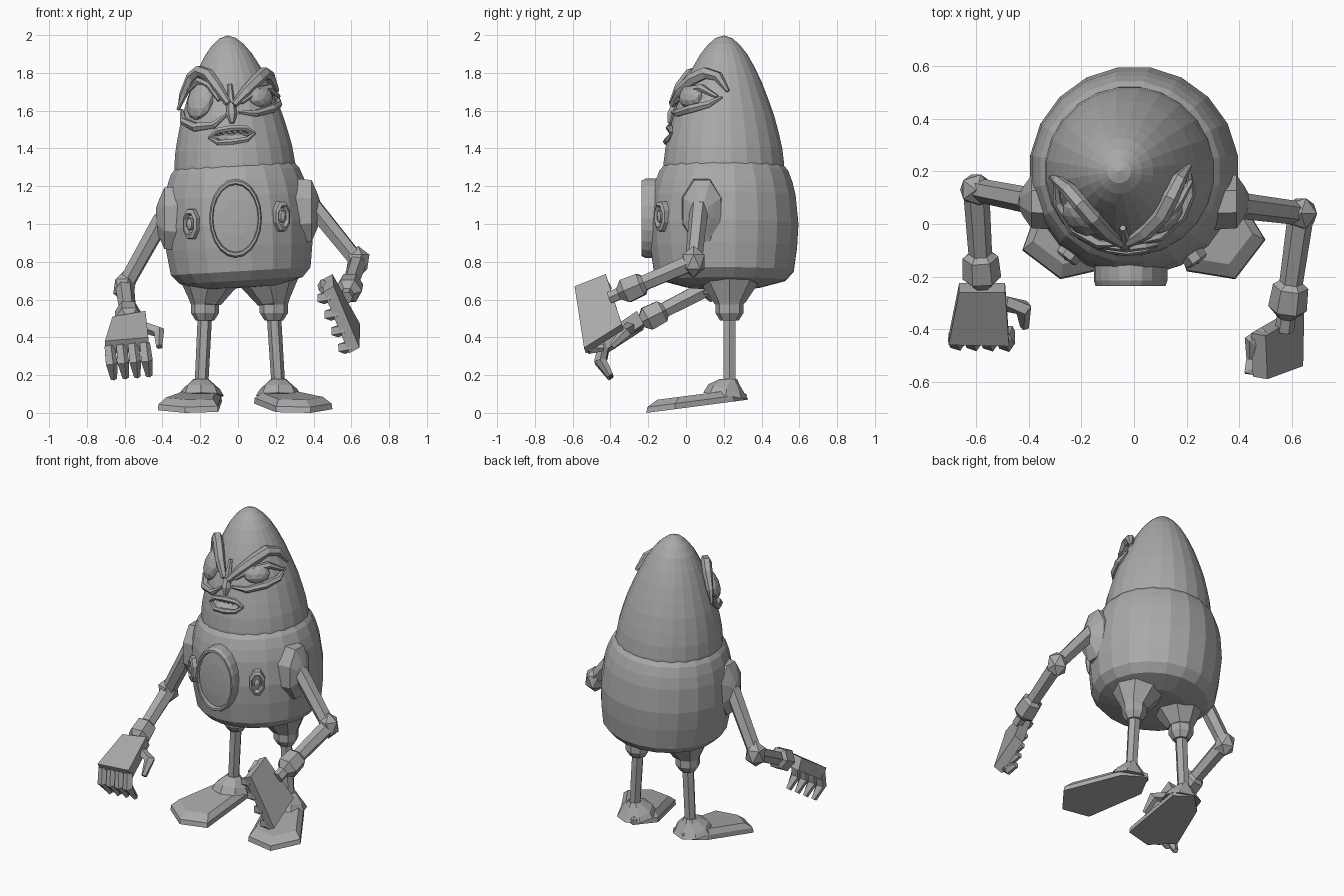
import bpy, bmesh
from math import sin, cos, pi, radians
from mathutils import Vector, Matrix

if "Cube" in bpy.data.objects:
    bpy.data.objects.remove(bpy.data.objects["Cube"])

GREY = (0.4, 0.4, 0.4, 1)
mat = bpy.data.materials.new("plain grey")
mat.use_nodes = True
mat.diffuse_color = GREY
mat.node_tree.nodes["Principled BSDF"].inputs["Base Color"].default_value = GREY


def finish(name, bm):
    bmesh.ops.remove_doubles(bm, verts=bm.verts, dist=1e-5)
    bmesh.ops.recalc_face_normals(bm, faces=bm.faces)
    me = bpy.data.meshes.new(name)
    bm.to_mesh(me)
    bm.free()
    me.materials.append(mat)
    ob = bpy.data.objects.new(name, me)
    bpy.context.collection.objects.link(ob)
    return ob


def loft(name, rings):
    """Skin a list of equal rings and cap the open ends."""
    bm = bmesh.new()
    vs = [[bm.verts.new(p) for p in ring] for ring in rings]
    n = len(vs[0])
    for a, b in zip(vs, vs[1:]):
        for i in range(n):
            j = (i + 1) % n
            bm.faces.new((a[i], a[j], b[j], b[i]))
    for ring in (vs[0], vs[-1]):
        if (ring[0].co - ring[n // 2].co).length > 1e-4:
            bm.faces.new(ring)
    return finish(name, bm)


def lathe(name, profile, n, m, phase=0.0):
    return loft(name, [[m @ Vector((r * cos(2 * pi * (i + phase) / n),
                                    r * sin(2 * pi * (i + phase) / n), z))
                        for i in range(n)] for r, z in profile])


def tube(name, pts, radii, n=6):
    """Tapered tube through points."""
    pts = [Vector(p) for p in pts]
    rings = []
    for k, p in enumerate(pts):
        d = (pts[min(k + 1, len(pts) - 1)] - pts[max(k - 1, 0)]).normalized()
        ref = Vector((0, 0, 1)) if abs(d.z) < 0.9 else Vector((0, 1, 0))
        u = d.cross(ref).normalized()
        v = d.cross(u)
        rings.append([p + radii[k] * (u * cos(2 * pi * i / n) + v * sin(2 * pi * i / n))
                      for i in range(n)])
    return loft(name, rings)


def ball(name, m, subdiv=1):
    bm = bmesh.new()
    bmesh.ops.create_icosphere(bm, subdivisions=subdiv, radius=1, matrix=m)
    return finish(name, bm)


def rot(deg, axis):
    return Matrix.Rotation(radians(deg), 4, axis)


def size(*s):
    return Matrix.Diagonal((*s, 1))


move = Matrix.Translation

# Leaning body shell and egg-shaped head
LEAN = move((0, 0.2, 1)) @ rot(-3.3, 'Y') @ move((0, 0, -1))
lathe("body", [(0, .66), (.2, .665), (.33, .70), (.375, .75), (.393, .88), (.4, 1.0),
               (.385, 1.15), (.368, 1.22), (.345, 1.28), (.32, 1.31), (0, 1.31)], 20, LEAN, .5)
HEAD = [(.325, 1.25), (.322, 1.32), (.312, 1.40), (.294, 1.48), (.27, 1.57), (.238, 1.66),
        (.203, 1.75), (.165, 1.83), (.125, 1.9), (.085, 1.95), (.045, 1.985), (0, 2.0)]
head = lathe("head", HEAD, 24, LEAN, .5)


def on_head(deg, z, off=0.0):
    """Point on the head surface, measured from the front towards +x."""
    for (r0, z0), (r1, z1) in zip(HEAD, HEAD[1:]):
        if z0 <= z <= z1:
            r = r0 + (r1 - r0) * (z - z0) / (z1 - z0) + off
    a = radians(deg)
    return LEAN @ Vector((r * sin(a), -r * cos(a), z))


# Open mouth cut into the head
MOUTH = on_head(-1, 1.47)
cutter = ball("mouth_cutter", move(MOUTH) @ size(.105, .06, .032), 2)
cutter.hide_render = True
mod = head.modifiers.new("mouth", 'BOOLEAN')
mod.operation, mod.object, mod.solver = 'DIFFERENCE', cutter, 'EXACT'
bpy.context.view_layer.update()
cut = bpy.data.meshes.new_from_object(head.evaluated_get(bpy.context.evaluated_depsgraph_get()))
head.modifiers.clear()
head.data = cut
bpy.data.objects.remove(cutter)


def face_tube(name, pts, radii, off):
    tube(name, [on_head(a, z, off) for a, z in pts], radii)


face_tube("upper_lip", [(-25, 1.465), (-16, 1.50), (0, 1.51), (14, 1.505), (23, 1.475)],
          [.008, .016, .018, .016, .008], .004)
face_tube("lower_lip", [(-25, 1.465), (-15, 1.435), (0, 1.437), (14, 1.445), (23, 1.475)],
          [.008, .015, .017, .015, .008], .002)
for k in range(6):
    ball("tooth", move(on_head(-17 + 6.5 * k, 1.492, -.015)) @ size(.015, .012, .018))

# Brows, eyes, lids and pouches wrapped round the head
face_tube("right_brow", [(-3, 1.64), (-16, 1.73), (-32, 1.80), (-52, 1.82), (-70, 1.79),
                         (-82, 1.70), (-85, 1.62)], [.018, .03, .032, .032, .03, .022, .01], .03)
face_tube("left_brow", [(3, 1.63), (20, 1.70), (42, 1.76), (62, 1.79), (82, 1.77),
                        (95, 1.69)], [.018, .03, .034, .034, .028, .01], .025)
for side, a, z, s in (("right", -43, 1.66, (.085, .05, .105)), ("left", 42, 1.665, (.08, .045, .06))):
    ball(side + "_eye", move(on_head(a, z)) @ rot(a, 'Z') @ rot(-20, 'X') @ size(*s), 2)
face_tube("right_upper_lid", [(-14, 1.66), (-28, 1.74), (-50, 1.77), (-72, 1.72)],
          [.01, .02, .02, .01], .02)
face_tube("left_upper_lid", [(12, 1.64), (35, 1.70), (60, 1.71), (82, 1.66)],
          [.01, .022, .022, .01], .02)
face_tube("right_pouch", [(-82, 1.62), (-65, 1.56), (-42, 1.525), (-20, 1.53), (-6, 1.58)],
          [.008, .02, .026, .02, .008], .012)
face_tube("left_pouch", [(8, 1.59), (28, 1.58), (52, 1.60), (72, 1.62), (88, 1.66)],
          [.008, .02, .024, .02, .008], .012)
face_tube("nose", [(0, 1.74), (0, 1.66), (0, 1.58), (0, 1.535)], [.012, .02, .03, .012], .008)

# Oval chest plate with raised rim
lathe("chest_plate", [(0, -.06), (1, -.06), (1, .015), (.95, .035), (.88, .035), (.85, .015),
                      (.5, .022), (0, .025)], 20,
      move((-.013, -.2, 1.03)) @ rot(90, 'X') @ size(.14, .21, 1))

# Ringed chest studs
for side, a, z in (("right", -38, 1.0), ("left", 35, 1.04)):
    m = move((.398 * sin(radians(a)), .2 - .398 * cos(radians(a)), z)) @ rot(a, 'Z') @ rot(90, 'X')
    lathe(side + "_stud", [(0, -.03), (1, -.03), (.95, .018), (.7, .026), (.55, .005), (.4, .005),
                           (.35, .022), (0, .03)], 8, m @ size(.052, .088, 1), .5)

# Shoulder caps, arms and hands
ARMS = {
    "right": (-1, 1.03, (-.40, .09, 1.03), (-.60, .13, .67), (-.575, -.26, .47)),
    "left": (1, 1.07, (.40, .07, 1.09), (.635, .04, .80), (.575, -.38, .62)),
}
for side, (s, z, shoulder, elbow, wrist) in ARMS.items():
    lathe(side + "_shoulder_cap", [(0, -.06), (1, -.06), (.95, .025), (.55, .055), (.3, .07)], 8,
          move((s * .365, .085, z)) @ rot(90 * s, 'Y') @ size(.185, .115, 1), .5)
    tube(side + "_upper_arm", [shoulder, elbow], [.05, .045])
    e, w = Vector(elbow), Vector(wrist)
    ball(side + "_elbow", move(e) @ size(.068, .068, .085))
    steps = [(0, .05), (.62, .045), (.66, .068), (.86, .074), (.90, .055), (.94, .036), (1.06, .036)]
    tube(side + "_forearm", [e.lerp(w, t) for t, _ in steps], [r for _, r in steps])


def hand(side, quad, shift, base, mid, tip, thumb):
    """Palm slab with four fingers along its first edge and a thumb."""
    quad = [Vector(p) for p in quad]
    loft(side + "_palm", [quad, [p + Vector(shift) for p in quad]])
    for k in range(4):
        p = quad[0].lerp(quad[1], .1 + .27 * k)
        tube(side + "_finger", [p + Vector(o) for o in (base, mid, tip)], [.03, .034, .018], 5)
    tube(side + "_thumb", thumb, [.032, .034, .018], 5)


hand("right", [(-.705, -.46, .38), (-.475, -.465, .40), (-.49, -.26, .54), (-.665, -.26, .51)],
     (0, .035, -.07), (0, .03, -.03), (.01, .01, -.12), (.025, .065, -.20),
     [(-.49, -.30, .45), (-.42, -.32, .43), (-.415, -.39, .35)])
hand("left", [(.507, -.59, .67), (.643, -.54, .345), (.647, -.34, .47), (.50, -.425, .735)],
     (-.055, .01, -.03), (-.035, .03, -.02), (-.075, .03, -.03), (-.075, .11, -.03),
     [(.50, -.42, .66), (.45, -.45, .675), (.445, -.51, .65)])

# Hip cups, legs, ankles and turned-out feet
LEGS = {
    "right": (-.155, -.175, -.195, [(-.105, -.17), (-.28, -.21), (-.425, -.1), (-.31, .22),
                                    (-.2, .325), (-.085, .26)]),
    "left": (.165, .19, .215, [(.2, -.18), (.385, -.21), (.5, -.06), (.31, .25),
                               (.16, .325), (.085, .17)]),
}
for side, (hip, knee, ankle, outline) in LEGS.items():
    tube(side + "_hip_cup", [(hip, .23, .76), (hip, .23, .69), (knee, .23, .585), (knee, .23, .575),
                             (knee, .23, .53), (knee, .23, .49)],
         [.165, .155, .085, .075, .075, .05], 8)
    tube(side + "_leg", [(knee, .23, .52), (ankle, .23, .12)], [.038, .036])
    tube(side + "_ankle", [(ankle, .21, .09), (ankle, .215, .125), (ankle, .23, .165),
                           (ankle, .23, .18)], [.12, .10, .055, .04], 8)
    mid = Vector((sum(p[0] for p in outline), sum(p[1] for p in outline))) / len(outline)

    def foot_ring(scale, lift):
        pts = [mid + (Vector(p) - mid) * scale for p in outline]
        return [(p.x, p.y, (p.y + .21) * .13 + lift) for p in pts]

    loft(side + "_foot", [foot_ring(1, 0), foot_ring(.98, .03), foot_ring(.78, .062)])
